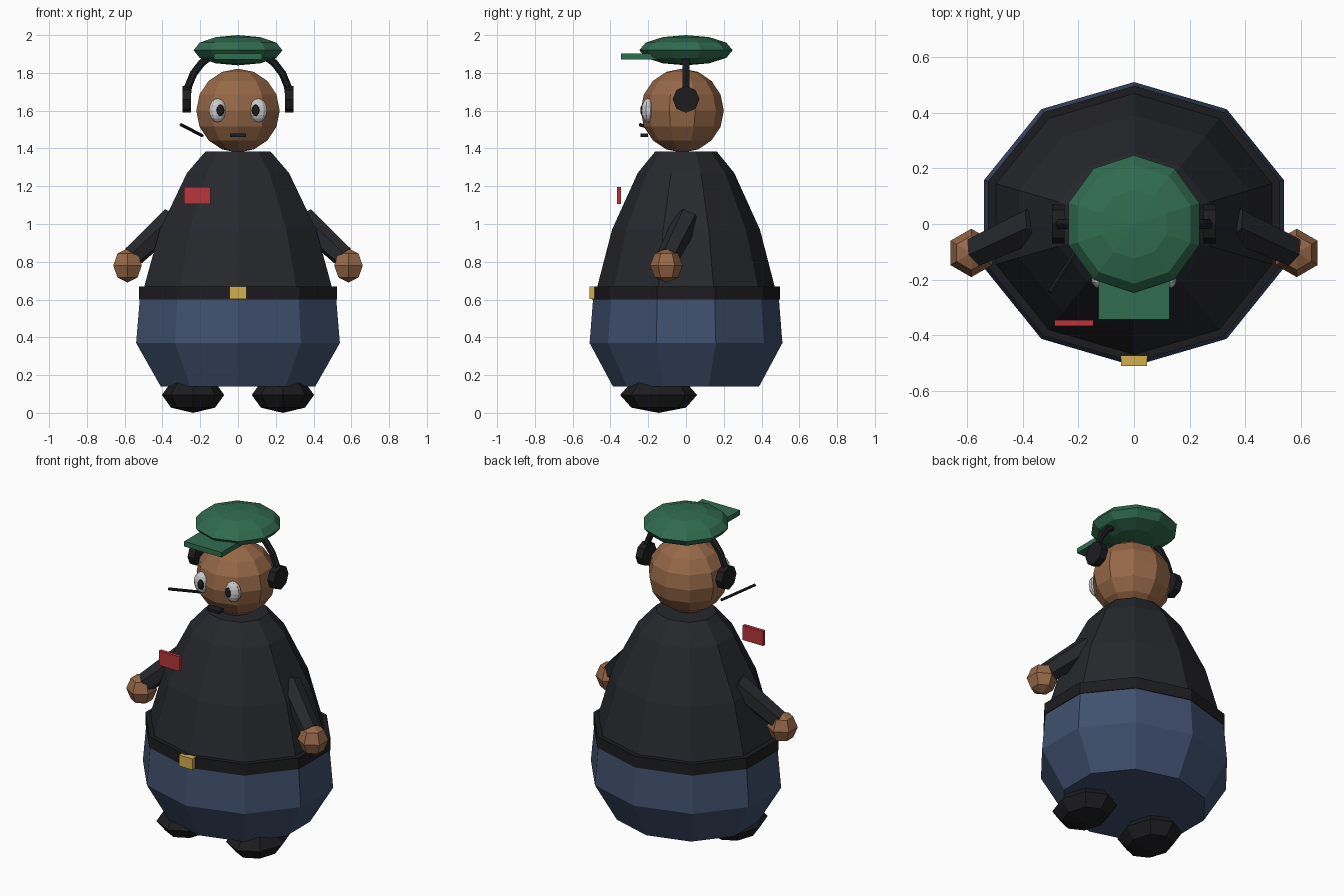
import bpy, bmesh
from math import sin, cos, pi
from mathutils import Vector, Matrix

if "Cube" in bpy.data.objects:
    bpy.data.objects.remove(bpy.data.objects["Cube"])


def mat(name, rgb):
    m = bpy.data.materials.new(name)
    m.diffuse_color = (*rgb, 1)
    m.use_nodes = True
    m.node_tree.nodes["Principled BSDF"].inputs["Base Color"].default_value = m.diffuse_color
    return m


SKIN = mat("skin", (0.31, 0.14, 0.065))
CLOTH = mat("dark_cloth", (0.02, 0.021, 0.025))
BLACK = mat("black", (0.012, 0.012, 0.014))
NAVY = mat("navy", (0.05, 0.08, 0.155))
GREEN = mat("green", (0.03, 0.15, 0.08))
RED = mat("red", (0.48, 0.035, 0.045))
GOLD = mat("gold", (0.65, 0.43, 0.075))
WHITE = mat("white", (0.8, 0.8, 0.8))


def finish(name, bm, material):
    bmesh.ops.recalc_face_normals(bm, faces=bm.faces)
    me = bpy.data.meshes.new(name)
    bm.to_mesh(me)
    bm.free()
    me.materials.append(material)
    ob = bpy.data.objects.new(name, me)
    bpy.context.collection.objects.link(ob)
    return ob


def loft(bm, rings):
    """Bridge closed rings of points and cap both ends."""
    rows = [[bm.verts.new(p) for p in r] for r in rings]
    n = len(rows[0])
    for a, b in zip(rows, rows[1:]):
        for i in range(n):
            bm.faces.new((a[i], a[(i + 1) % n], b[(i + 1) % n], b[i]))
    bm.faces.new(rows[0][::-1])
    bm.faces.new(rows[-1])


def lathe(name, profile, material, sides=10, squash=0.9):
    bm = bmesh.new()
    angles = [-pi / 2 + 2 * pi * i / sides for i in range(sides)]
    loft(bm, [[(r * cos(a), r * squash * sin(a), z) for a in angles] for r, z in profile])
    return finish(name, bm, material)


def ball(name, centre, radii, material, sides, rings):
    bm = bmesh.new()
    bmesh.ops.create_uvsphere(bm, u_segments=sides, v_segments=rings, radius=1,
                              matrix=Matrix.Translation(centre) @ Matrix.Diagonal((*radii, 1)))
    return finish(name, bm, material)


def box(name, lo, hi, material):
    lo, hi = Vector(lo), Vector(hi)
    bm = bmesh.new()
    bmesh.ops.create_cube(bm, size=1, matrix=Matrix.Translation((lo + hi) / 2)
                          @ Matrix.Diagonal((*(hi - lo), 1)))
    return finish(name, bm, material)


def rod(name, p0, p1, r0, r1, material, sides):
    p0, p1 = Vector(p0), Vector(p1)
    d = p1 - p0
    bm = bmesh.new()
    bmesh.ops.create_cone(bm, cap_ends=True, segments=sides, radius1=r0, radius2=r1, depth=d.length,
                          matrix=Matrix.Translation((p0 + p1) / 2)
                          @ d.to_track_quat('Z', 'Y').to_matrix().to_4x4())
    return finish(name, bm, material)


# Body
lathe("trousers", [(0.43, 0.14), (0.567, 0.37), (0.546, 0.61)], NAVY)
lathe("belt", [(0.552, 0.60), (0.552, 0.67)], BLACK)
lathe("shirt", [(0.53, 0.64), (0.435, 0.97), (0.284, 1.27), (0.18, 1.385)], CLOTH)
box("belt_buckle", (-0.046, -0.51, 0.602), (0.046, -0.475, 0.67), GOLD)
box("chest_badge", (-0.285, -0.366, 1.105), (-0.145, -0.345, 1.195), RED)

# Head and cap
ball("head", (0, -0.02, 1.6), (0.232, 0.22, 0.222), SKIN, 10, 8)
box("mouth", (-0.042, -0.242, 1.46), (0.042, -0.2, 1.478), BLACK)
ball("cap", (0, 0, 1.92), (0.247, 0.247, 0.08), GREEN, 10, 6)
box("cap_visor", (-0.128, -0.343, 1.872), (0.128, -0.14, 1.903), GREEN)

# Headset band and microphone
bm = bmesh.new()
loft(bm, [[((0.272 + 0.02 * cos(t)) * cos(a), 0.02 * sin(t), 1.66 + (0.272 + 0.02 * cos(t)) * sin(a))
           for t in [2 * pi * j / 6 for j in range(6)]]
          for a in [pi * i / 12 for i in range(13)]])
finish("headset_band", bm, BLACK)
rod("microphone_boom", (-0.19, -0.07, 1.468), (-0.302, -0.245, 1.526), 0.009, 0.009, BLACK, 6)

# Mirrored parts
for side, s in (("left", 1), ("right", -1)):
    rod(f"{side}_ear_cup", (s * 0.25, 0, 1.66), (s * 0.295, 0, 1.66), 0.071, 0.071, BLACK, 8)
    ball(f"{side}_eye", (s * 0.108, -0.2, 1.602), (0.048, 0.036, 0.063), WHITE, 10, 8)
    ball(f"{side}_pupil", (s * 0.095, -0.228, 1.602), (0.023, 0.014, 0.031), BLACK, 8, 6)
    rod(f"{side}_arm", (s * 0.345, 0.005, 1.025), (s * 0.56, -0.095, 0.825), 0.07, 0.06, CLOTH, 6)
    ball(f"{side}_hand", (s * 0.585, -0.104, 0.78), (0.087, 0.087, 0.09), SKIN, 6, 4)
    ball(f"{side}_shoe", (s * 0.238, -0.145, 0.095), (0.165, 0.204, 0.095), BLACK, 8, 4)
